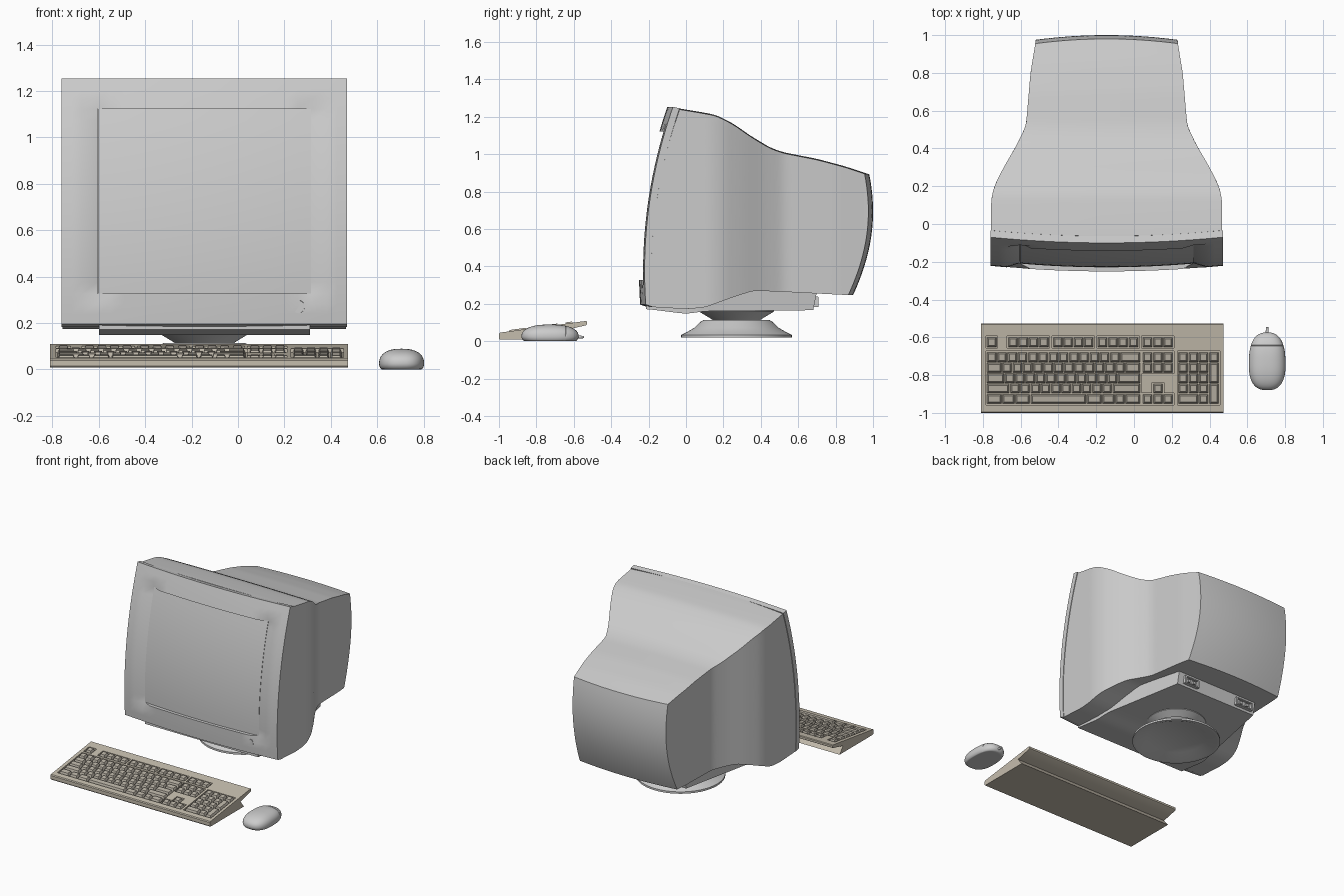
import bpy, bmesh, math
from mathutils import Matrix, Vector

if "Cube" in bpy.data.objects:
    bpy.data.objects.remove(bpy.data.objects["Cube"])

CX = -0.145  # centre line of the monitor


def material(name, rgb):
    m = bpy.data.materials.new(name)
    m.diffuse_color = (*rgb, 1)
    m.use_nodes = True
    m.node_tree.nodes["Principled BSDF"].inputs["Base Color"].default_value = m.diffuse_color
    return m


BEIGE = material("beige_plastic", (0.56, 0.51, 0.42))
KEY = material("key_plastic", (0.50, 0.46, 0.39))


def finish(name, bm, mat=None, recalc=True):
    if recalc:
        bmesh.ops.recalc_face_normals(bm, faces=bm.faces)
    me = bpy.data.meshes.new(name)
    bm.to_mesh(me)
    bm.free()
    ob = bpy.data.objects.new(name, me)
    bpy.context.collection.objects.link(ob)
    if mat:
        me.materials.append(mat)
    bpy.ops.object.select_all(action='DESELECT')
    ob.select_set(True)
    bpy.context.view_layer.objects.active = ob
    bpy.ops.object.shade_smooth_by_angle(angle=math.radians(30))
    return ob


def lerp(a, b, t):
    return a + (b - a) * t


def span(a, b, n):
    return [lerp(a, b, i / n) for i in range(n + 1)]


def clamp(t):
    return max(0.0, min(1.0, t))


def curve(pts):
    """Piecewise curve through points, softened by averaging nearby samples."""
    def raw(x):
        if x <= pts[0][0]:
            return pts[0][1]
        for (x0, y0), (x1, y1) in zip(pts, pts[1:]):
            if x <= x1:
                return lerp(y0, y1, (x - x0) / (x1 - x0))
        return pts[-1][1]
    return lambda x: sum(raw(x + d * 0.012) for d in (-2, -1, 0, 1, 2)) / 5


def lattice(us, vs, ts, place, hole=None):
    """Skin of a mapped block: u across, v up, t from front to back."""
    bm = bmesh.new()
    n = (len(us) - 1, len(vs) - 1, len(ts) - 1)
    verts = {}

    def vert(k):
        if k not in verts:
            verts[k] = bm.verts.new(place(us[k[0]], vs[k[1]], ts[k[2]]))
        return verts[k]
    for ax in range(3):
        a, b = [q for q in range(3) if q != ax]
        for end in (0, n[ax]):
            for i in range(n[a]):
                for j in range(n[b]):
                    if hole and ax == 2 and end == 0 and hole(
                            (us[i] + us[i + 1]) / 2, (vs[j] + vs[j + 1]) / 2):
                        continue
                    quad = []
                    for di, dj in ((0, 0), (1, 0), (1, 1), (0, 1)):
                        k = [0, 0, 0]
                        k[ax], k[a], k[b] = end, i + di, j + dj
                        quad.append(vert(tuple(k)))
                    bm.faces.new(quad)
    return bm


def lathe(name, pts, centre, seg=64):
    bm = bmesh.new()
    vs = [bm.verts.new((r, 0, z)) for r, z in pts]
    es = [bm.edges.new(p) for p in zip(vs, vs[1:])]
    bmesh.ops.spin(bm, geom=vs + es, cent=(0, 0, 0), axis=(0, 0, 1),
                   angle=2 * math.pi, steps=seg)
    bmesh.ops.remove_doubles(bm, verts=bm.verts, dist=1e-4)
    bmesh.ops.translate(bm, verts=bm.verts, vec=centre)
    return finish(name, bm)


# monitor bezel: tilted, bowed frame with a window, side bars sloping in to the glass
WU, V0, V1 = 0.748, 0.124, 0.876


def side_front(v):
    return lerp(-0.215, -0.07, v) - 0.22 * v * (1 - v)


def front(u, v):
    return side_front(v) - 0.03 * (1 - u * u)


def bezel(u, v, t):
    y = front(u, v) + 0.036 * t
    if t == 0 and abs(u) > WU - 1e-4:
        y += 0.027 * clamp((0.86 - abs(u)) / 0.112) * clamp((v - V0) / 0.04 + 1) * clamp((V1 - v) / 0.04 + 1)
    return (CX + u * 0.615, y, lerp(0.195 - 0.012 * t, 1.253 - 0.008 * t, v))


us = [-1, -0.93, -0.86] + span(-WU, WU, 16) + [0.86, 0.93, 1]
vs = span(0, V0, 3) + span(V0, V1, 16)[1:] + span(V1, 1, 3)[1:]
bm = lattice(us, vs, [0, 1], bezel, lambda u, v: abs(u) < WU and V0 < v < V1)
rim = bmesh.ops.extrude_edge_only(bm, edges=[e for e in bm.edges if e.is_boundary])
bmesh.ops.translate(bm, verts=[g for g in rim["geom"] if isinstance(g, bmesh.types.BMVert)],
                    vec=(0, 0.03, 0))
finish("bezel", bm)

# screen glass
finish("screen", lattice(
    span(-WU, WU, 16), span(V0, V1, 16), [0, 1],
    lambda u, v, t: (CX + u * 0.614, side_front(v) + 0.012 - 0.02 * (1 - (u / WU) ** 2) + 0.02 * t,
                     lerp(0.195, 1.253, v))))

# rear housing: lofted from the bezel to the bulged back
top = curve([(-0.1, 1.246), (-0.04, 1.24), (0.08, 1.22), (0.16, 1.205), (0.25, 1.16), (0.35, 1.09),
             (0.45, 1.03), (0.52, 1.005), (0.7, 0.97), (0.85, 0.93), (1.0, 0.88)])
low = curve([(-0.22, 0.185), (0, 0.172), (0.1, 0.18), (0.25, 0.235), (0.36, 0.27),
             (0.5, 0.265), (0.9, 0.245)])
wide = curve([(0.13, 0.611), (0.2, 0.595), (0.3, 0.545), (0.42, 0.475), (0.52, 0.427),
              (0.6, 0.42), (0.8, 0.403), (0.97, 0.375)])


def housing(u, v, t):
    back = lerp(0.868, 0.955, v) + 0.22 * v * (1 - v) + 0.025 * (1 - u * u)
    y = lerp(front(u, v) + 0.036, back, t)
    return (CX + u * wide(y), y, lerp(low(y), top(y) + 0.005 * (1 - u * u), v))


finish("rear_housing", lattice(span(-1, 1, 16), span(0, 1, 24), span(0, 1, 48), housing))

# power button
bm = bmesh.new()
bmesh.ops.create_cone(bm, cap_ends=True, segments=32, radius1=0.03, radius2=0.027, depth=0.02,
                      matrix=Matrix.Translation((0.26, -0.226, 0.27)) @ Matrix.Rotation(math.pi / 2, 4, 'X'))
finish("power_button", bm)

# connector tray under the housing, tapering to the rear
tray_low = curve([(-0.21, 0.172), (0, 0.146), (0.1, 0.16), (0.7, 0.166)])
tray_wide = curve([(0.05, 0.455), (0.69, 0.33)])


def tray(u, v, t):
    y = lerp(-0.215, 0.68, t)
    zt = max(0.195, low(y) + 0.01)
    return (CX + u * tray_wide(y), y + 0.02 * v * t, lerp(tray_low(y), zt, v))


finish("connector_tray", lattice([-1, 1], [0, 1], span(0, 1, 24), tray))


# rear sockets: rim, pins
def box(bm, centre, size):
    bmesh.ops.create_cube(bm, size=1, matrix=Matrix.Translation(centre) @ Matrix.Diagonal((*size, 1)))


for name, x, w in (("signal_socket", 0.08, 0.11), ("power_socket", -0.38, 0.13)):
    bm = bmesh.new()
    for s in (-1, 1):
        box(bm, (x + s * w / 2, 0.695, 0.21), (0.012, 0.025, 0.055))
        box(bm, (x, 0.695, 0.21 + s * 0.024), (w, 0.024, 0.008))
        box(bm, (x + s * w / 5, 0.694, 0.21), (0.02, 0.018, 0.02))
    finish(name, bm)

# swivel stand: dished foot and flared neck
lathe("stand_foot", [(0, 0.055), (0.2, 0.05), (0.275, 0.02), (0.296, 0.02), (0.296, 0.034), (0.27, 0.046),
                     (0.225, 0.072), (0.19, 0.105), (0.175, 0.114), (0, 0.116)], (CX, 0.27, 0))
lathe("stand_neck", [(0, 0.11), (0.125, 0.112), (0.14, 0.122), (0.2, 0.158), (0.2, 0.168), (0, 0.17)],
      (CX, 0.27, 0))


# keyboard: everything follows a sloping deck, h measured from its surface
def deck(y):
    return 0.045 + 0.1356 * (y + 1)


def block(bm, x0, x1, y0, y1, h0, h1, inset=0.0, well=False):
    def ring(d, h):
        return [bm.verts.new((x, y, deck(y) + h)) for x, y in (
            (x0 + d, y0 + d), (x1 - d, y0 + d), (x1 - d, y1 - d), (x0 + d, y1 - d))]
    a, b = ring(0, h0), ring(inset, h1)
    if well:  # open tray seen from above
        bm.faces.new(a)
    else:
        bm.faces.new(a[::-1])
        bm.faces.new(b)
    for i in range(4):
        q = (a[i], a[(i + 1) % 4], b[(i + 1) % 4], b[i])
        bm.faces.new(q[::-1] if well else q)


# key rows: left x, row index, widths in key units
U, R = 0.0543, 0.0555
rows = [(-0.78, -1, [1])] + [(x, -1, [1] * n) for x, n in ((-0.668, 4), (-0.43, 4), (-0.193, 4), (0.045, 3))]
rows += [(-0.78, 0, [1] * 13 + [2]), (-0.78, 1, [1.5] + [1] * 12 + [1.5]), (-0.78, 2, [1.75] + [1] * 11 + [2.25]),
         (-0.78, 3, [2.25] + [1] * 10 + [2.75]), (-0.78, 4, [1.5, 1.25, 1.5, 5.5, 1.5, 1.25, 1, 1.5])]
rows += [(0.045, 0, [1] * 3), (0.045, 1, [1] * 3), (0.045 + U, 3, [1]), (0.045, 4, [1] * 3)]
rows += [(0.233, r, [1] * n) for r, n in ((0, 4), (1, 3), (2, 3), (3, 3))] + [(0.233, 4, [2, 1])]


def row_y(r):
    return -0.598 if r < 0 else -0.677 - r * R


bm = bmesh.new()
G = 0.003


def key(x, w, y, h):
    block(bm, x + G, x + w - G, y - h + G, y - G, -0.017, 0.007, 0.008)


for x, r, widths in rows:
    for w in widths:
        key(x, w * U, row_y(r), R)
        x += w * U
for r in (1, 3):  # tall number pad keys
    key(0.233 + 3 * U, U, row_y(r), 2 * R)
finish("keys", bm, KEY)

# keyboard case: deck with sunken wells around each group of keys
M = 0.004
wells = [(x - M, x + len(w) * U + M, -0.598 - R - M, -0.598 + M) for x, r, w in rows if r < 0]
wells += [(x - M, x + n * U + M, row_y(b) - M, row_y(a) + M) for x, n, a, b in (
    (-0.78, 15, 0, 5), (0.045, 3, 0, 2), (0.045, 3, 4, 5), (0.233, 4, 0, 5))]
wells.append((0.045 + U - M, 0.045 + 2 * U + M, row_y(4) + M, row_y(3) + M))
X0, X1, Y0, Y1 = -0.81, 0.475, -0.995, -0.533
bm = bmesh.new()
xs = sorted({X0, X1, *(c for w in wells for c in w[:2])})
ys = sorted({Y0, Y1, *(c for w in wells for c in w[2:])})
for x0, x1 in zip(xs, xs[1:]):
    for y0, y1 in zip(ys, ys[1:]):
        cx, cy = (x0 + x1) / 2, (y0 + y1) / 2
        if not any(w[0] < cx < w[1] and w[2] < cy < w[3] for w in wells):
            bm.faces.new([bm.verts.new((x, y, deck(y))) for x, y in ((x0, y0), (x1, y0), (x1, y1), (x0, y1))])
for w in wells:
    block(bm, *w, -0.017, 0, well=True)
# wedge sides, bottom and overhanging rear lip
prof = [(Y0, deck(Y0)), (-1, 0.039), (-1, 0.014), (-0.995, 0.008), (-0.61, 0.008), (-0.65, 0.058),
        (-0.535, 0.085), (-0.528, 0.09), (-0.528, 0.104), (Y1, deck(Y1))]
left, right = ([bm.verts.new((x, y, z)) for y, z in prof] for x in (X0, X1))
for i in range(len(prof) - 1):
    bm.faces.new((left[i], left[i + 1], right[i + 1], right[i]))
bm.faces.new(left[::-1])
bm.faces.new(right)
bmesh.ops.remove_doubles(bm, verts=bm.verts, dist=1e-5)
finish("keyboard_case", bm, BEIGE, recalc=False)

# mouse: flattened rounded dome with a seam behind the buttons
bm = bmesh.new()
bmesh.ops.create_uvsphere(bm, u_segments=48, v_segments=28, radius=1)


def soft(a, p):
    return math.copysign(abs(a) ** p, a)


for v in bm.verts:
    h = math.hypot(v.co.x, v.co.y) or 1e-9
    r = h ** 0.8
    x, y = soft(v.co.x / h, 0.78) * r, soft(v.co.y / h, 0.78) * r
    z = soft(v.co.z, 0.9)
    v.co = Vector((0.705 + x * 0.097 * (1 - 0.04 * y), -0.727 + y * 0.153,
                   0.026 + (z * 0.063 if z > 0 else max(z * 0.05, -0.026))))
for d in (-0.002, 0, 0.002):
    bmesh.ops.bisect_plane(bm, geom=bm.verts[:] + bm.edges[:] + bm.faces[:],
                           plane_co=(0, -0.643 + d, 0), plane_no=(0, 1, 0))
for v in bm.verts:
    if abs(v.co.y + 0.643) < 0.0005 and v.co.z > 0.03:
        v.co.x = lerp(0.705, v.co.x, 0.98)
        v.co.z -= 0.002
finish("mouse_body", bm)

# cable stub on the mouse
bm = bmesh.new()
bmesh.ops.create_cone(bm, cap_ends=True, segments=16, radius1=0.009, radius2=0.006, depth=0.035,
                      matrix=Matrix.Translation((0.705, -0.564, 0.022)) @ Matrix.Rotation(-math.pi / 2, 4, 'X'))
finish("mouse_cable_stub", bm)
